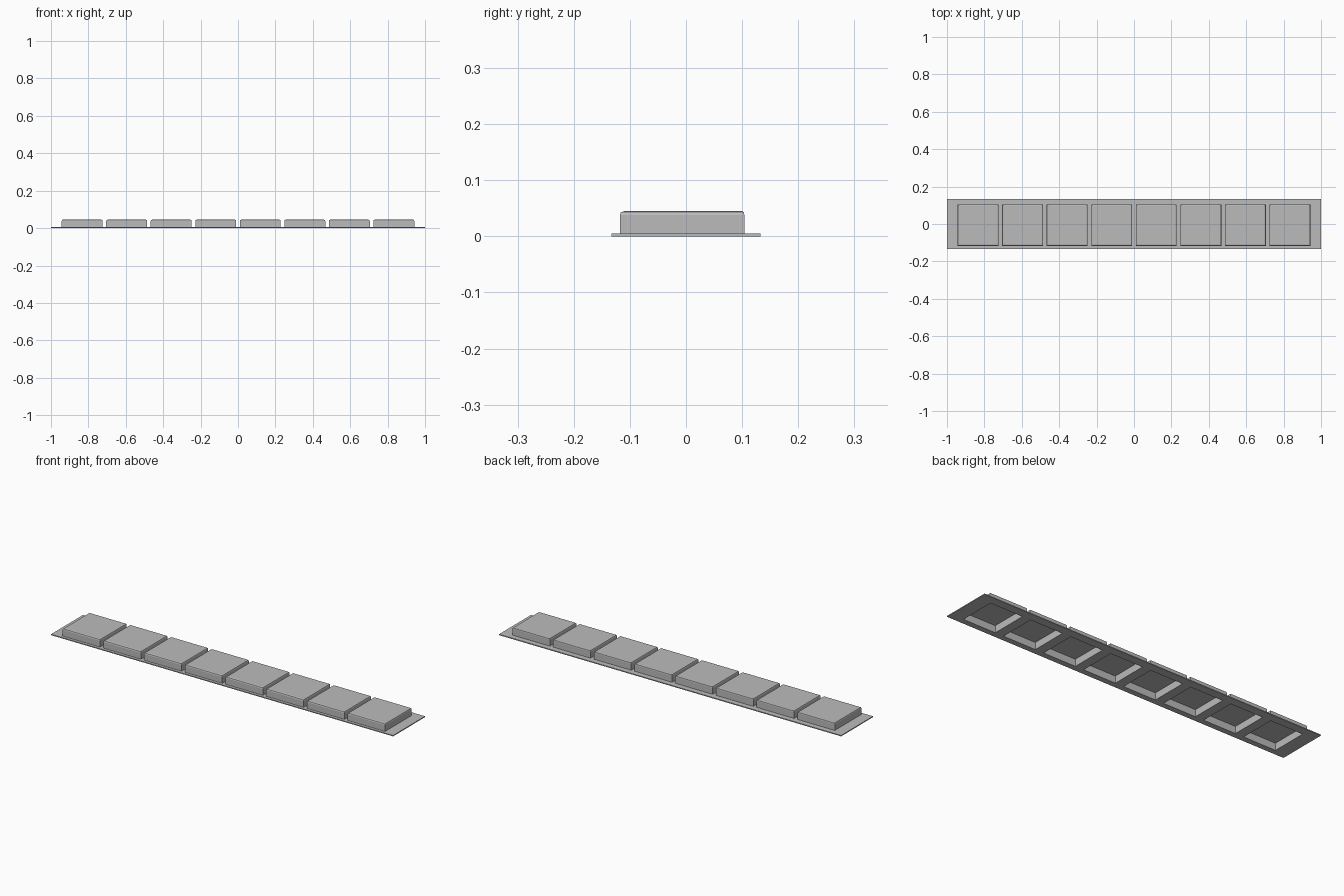
import bpy, bmesh

cube = bpy.data.objects.get("Cube")
if cube:
    bpy.data.objects.remove(cube, do_unlink=True)

grey = bpy.data.materials.new("plain_grey")
grey.use_nodes = True
grey.diffuse_color = (0.5, 0.5, 0.5, 1)
grey.node_tree.nodes["Principled BSDF"].inputs["Base Color"].default_value = (0.5, 0.5, 0.5, 1)

COUNT, PITCH, HALF_W = 8, 0.238, 0.1095
FRONT, BACK = -0.118, 0.104
PLATE_TOP, TOP, CEILING = 0.005, 0.045, 0.037
WALL = 0.015
centres = [(i - (COUNT - 1) / 2) * PITCH for i in range(COUNT)]


def finish(bm, name):
    bmesh.ops.recalc_face_normals(bm, faces=bm.faces[:])
    mesh = bpy.data.meshes.new(name)
    bm.to_mesh(mesh)
    bm.free()
    mesh.materials.append(grey)
    obj = bpy.data.objects.new(name, mesh)
    bpy.context.collection.objects.link(obj)
    return obj


def ring(bm, cx, side, front, back, z):
    """Rectangle of vertices shrunk by a margin on each side."""
    w = HALF_W - side
    y0, y1 = FRONT + front, BACK - back
    return [bm.verts.new((cx + x, y, z))
            for x, y in ((-w, y0), (w, y0), (w, y1), (-w, y1))]


# Base plate: strip grid with one opening under each block
bm = bmesh.new()
xs = [-1.0]
for c in centres:
    xs += [c - HALF_W + WALL, c + HALF_W - WALL]
xs.append(1.0)
ys = [-0.133, FRONT + WALL, BACK - WALL, 0.133]
grid = [[bm.verts.new((x, y, 0)) for y in ys] for x in xs]
for i in range(len(xs) - 1):
    for j in range(len(ys) - 1):
        if not (j == 1 and i % 2 == 1):
            bm.faces.new((grid[i][j], grid[i + 1][j], grid[i + 1][j + 1], grid[i][j + 1]))
solid = bmesh.ops.extrude_face_region(bm, geom=bm.faces[:], use_keep_orig=True)
for v in solid["geom"]:
    if isinstance(v, bmesh.types.BMVert):
        v.co.z = PLATE_TOP
finish(bm, "base_plate")

# Blocks: hollow boxes with softened top edges, lofted from pocket to lid
for n, c in enumerate(centres, 1):
    bm = bmesh.new()
    rings = [
        ring(bm, c, WALL, WALL, WALL, CEILING),
        ring(bm, c, WALL, WALL, WALL, PLATE_TOP),
        ring(bm, c, 0, 0, 0, PLATE_TOP),
        ring(bm, c, 0, 0, 0, TOP - 0.007),
        ring(bm, c, 0.002, 0.002, 0.001, TOP - 0.002),
        ring(bm, c, 0.006, 0.008, 0.004, TOP),
    ]
    for a, b in zip(rings, rings[1:]):
        for k in range(4):
            m = (k + 1) % 4
            bm.faces.new((a[k], a[m], b[m], b[k]))
    bm.faces.new(rings[0])
    bm.faces.new(rings[-1])
    finish(bm, f"block_{n}")
